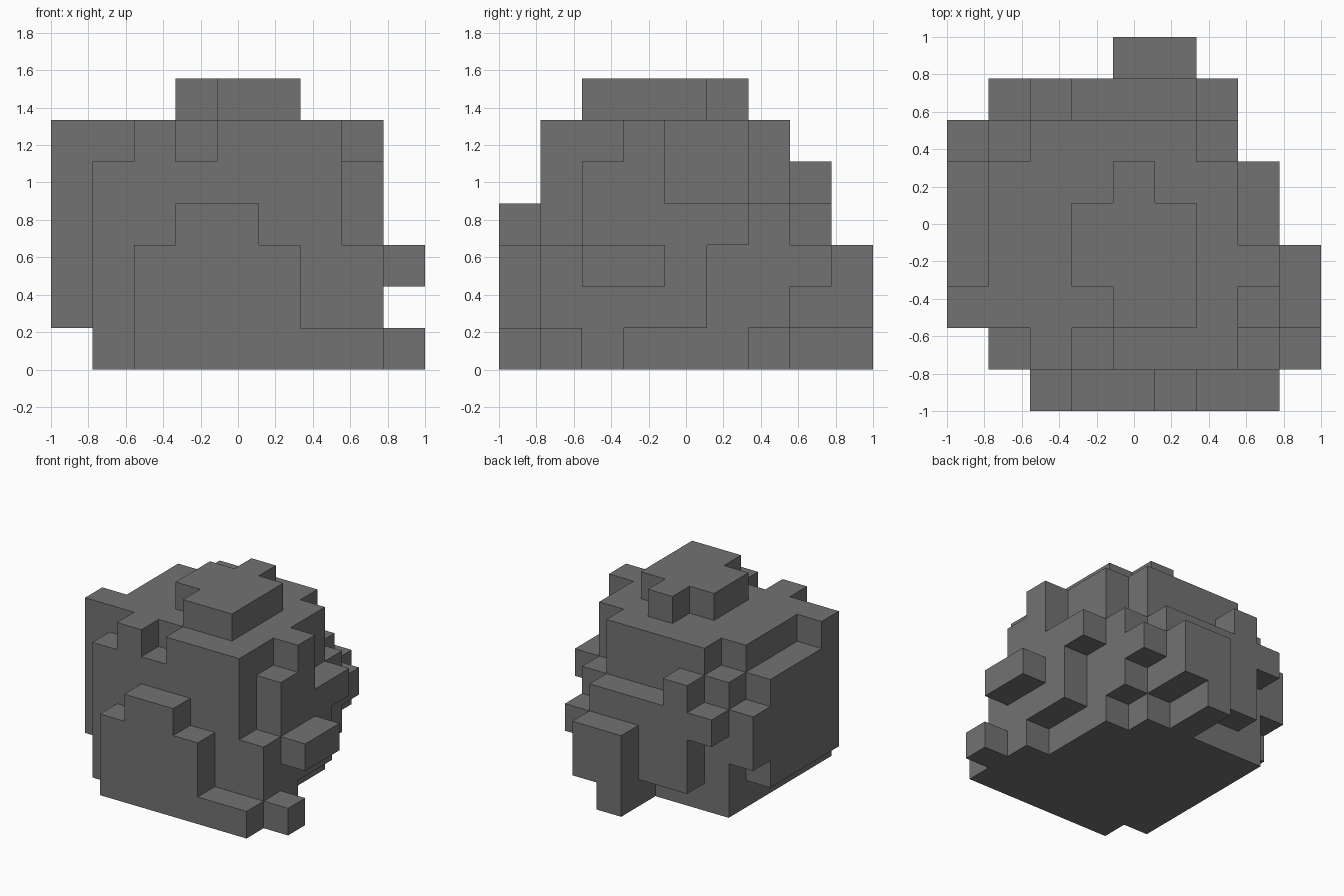
import bpy
import bmesh
from mathutils import Vector

if "Cube" in bpy.data.objects:
    bpy.data.objects.remove(bpy.data.objects["Cube"], do_unlink=True)

CELLS = 9                  # grid cells along the longest side
UNIT = 2 / CELLS
filled = set()


def fill(xs, ys, zs):
    """Fill a box of grid cells, each range given as (start, end)."""
    filled.update((i, j, k) for i in range(*xs)
                  for j in range(*ys) for k in range(*zs))


# main body
fill((1, 7), (2, 6), (0, 6))

# stepped front slab
fill((2, 8), (0, 1), (0, 1))
fill((2, 6), (0, 1), (1, 3))
fill((3, 5), (0, 1), (3, 4))

# front wall with its notches and low corner steps
fill((1, 7), (1, 2), (0, 5))
fill((2, 3), (1, 2), (5, 6))
fill((4, 7), (1, 2), (5, 6))
fill((7, 8), (1, 2), (0, 3))
fill((8, 9), (1, 2), (0, 1))

# outcrops on the +x side
fill((7, 8), (2, 3), (0, 5))
fill((7, 8), (3, 4), (1, 6))
fill((7, 8), (4, 5), (1, 4))
fill((7, 8), (5, 6), (3, 4))
fill((8, 9), (2, 4), (2, 3))

# overhang on the -x side
fill((0, 1), (2, 3), (1, 6))
fill((0, 1), (3, 6), (1, 5))
fill((0, 1), (6, 7), (2, 4))

# back wall
fill((1, 2), (6, 7), (0, 5))
fill((2, 6), (6, 7), (0, 6))
fill((6, 7), (6, 7), (1, 4))

# back ledges
fill((1, 2), (7, 8), (3, 4))
fill((2, 3), (7, 8), (1, 5))
fill((3, 6), (7, 8), (1, 4))
fill((4, 5), (7, 9), (0, 1))
fill((6, 7), (7, 8), (2, 3))
fill((4, 6), (8, 9), (1, 3))

# raised cap
fill((3, 6), (3, 5), (6, 7))
fill((4, 6), (2, 3), (6, 7))
fill((4, 5), (5, 6), (6, 7))

# outer skin: one square wherever a filled cell meets an empty one
bm = bmesh.new()
corners = {}


def corner(p):
    key = tuple(round(c) for c in p)
    if key not in corners:
        corners[key] = bm.verts.new((key[0] * UNIT - 1, key[1] * UNIT - 1,
                                     key[2] * UNIT))
    return corners[key]


for cell in sorted(filled):
    centre = Vector(cell) + Vector((0.5, 0.5, 0.5))
    for axis in range(3):
        for sign in (-1, 1):
            n = Vector((0, 0, 0))
            n[axis] = sign
            if tuple(int(c) for c in Vector(cell) + n) in filled:
                continue
            u = Vector((0, 0, 0))
            u[(axis + 1) % 3] = 1
            v = n.cross(u)
            mid = centre + n / 2
            bm.faces.new([corner(mid + (u * a + v * b) / 2)
                          for a, b in ((-1, -1), (1, -1), (1, 1), (-1, 1))])

mesh = bpy.data.meshes.new("blocky_rock")
bm.to_mesh(mesh)
bm.free()

# plain grey stone
stone = bpy.data.materials.new("stone_grey")
stone.use_nodes = True
grey = (0.17, 0.17, 0.17, 1)
stone.diffuse_color = grey
stone.node_tree.nodes["Principled BSDF"].inputs["Base Color"].default_value = grey
mesh.materials.append(stone)

rock = bpy.data.objects.new("blocky_rock", mesh)
bpy.context.collection.objects.link(rock)
